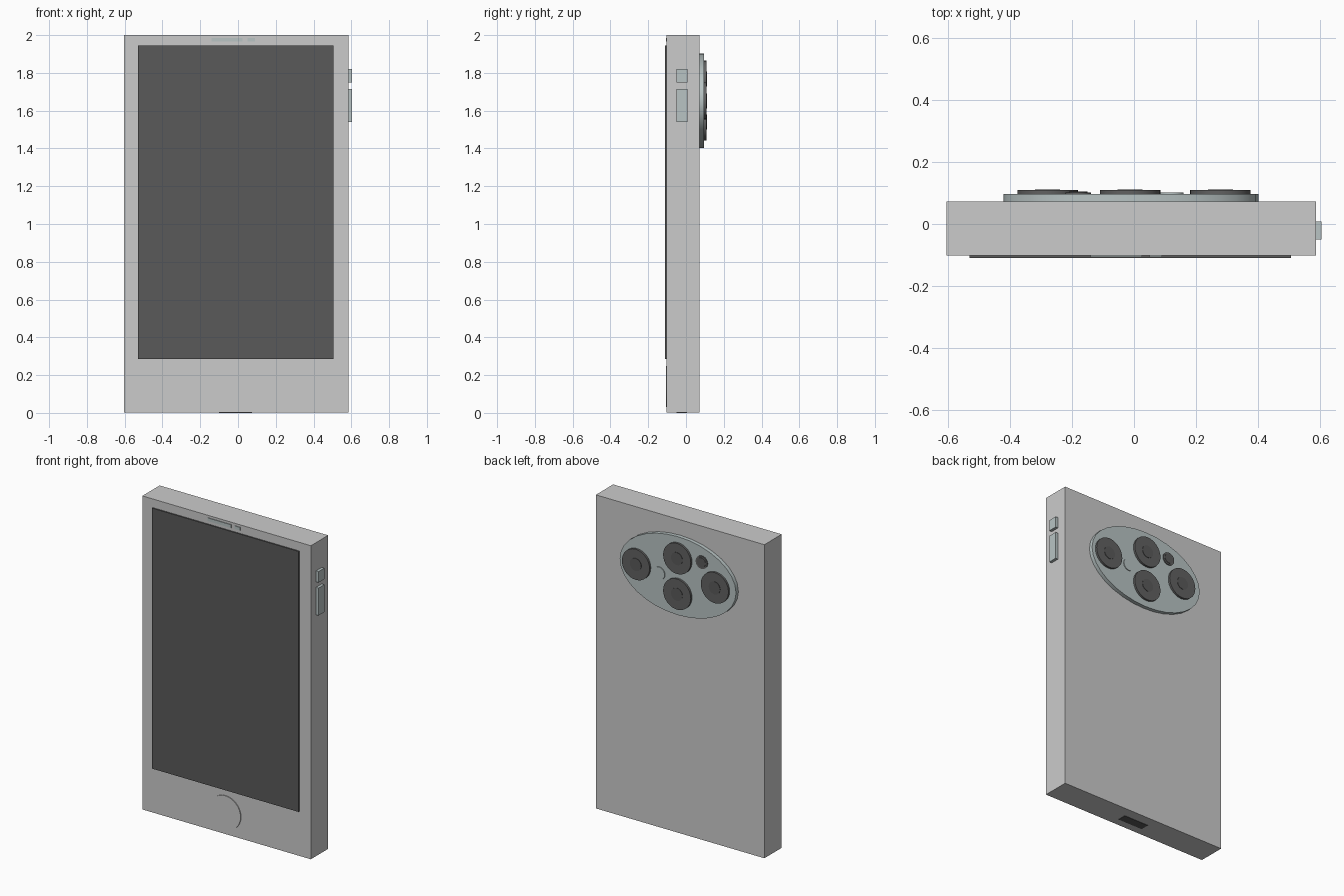
import bpy, math

if "Cube" in bpy.data.objects:
    bpy.data.objects.remove(bpy.data.objects["Cube"])

def mat(name, c):
    m = bpy.data.materials.new(name)
    m.diffuse_color = (*c, 1)
    m.use_nodes = True
    m.node_tree.nodes["Principled BSDF"].inputs["Base Color"].default_value = m.diffuse_color
    return m

DARK = mat("dark_glass", (0.10, 0.10, 0.10))
LENS = mat("lens_grey", (0.12, 0.12, 0.12))
TRIM = mat("trim_metal", (0.48, 0.55, 0.55))

def box(name, x0, x1, y0, y1, z0, z1, m=None):
    bpy.ops.mesh.primitive_cube_add(size=1, location=((x0+x1)/2, (y0+y1)/2, (z0+z1)/2))
    o = bpy.context.object
    o.name = name
    o.scale = (x1-x0, y1-y0, z1-z0)
    bpy.ops.object.transform_apply(location=False, rotation=False, scale=True)
    if m:
        o.data.materials.append(m)
    return o

def disc(name, x, z, y0, y1, rx, rz=None, m=None, sides=32):
    """Cylinder whose axis runs along y, optionally elliptical."""
    bpy.ops.mesh.primitive_cylinder_add(vertices=sides, radius=1, depth=1,
        location=(x, (y0+y1)/2, z), rotation=(math.pi/2, 0, 0))
    o = bpy.context.object
    o.name = name
    o.scale = (rx, rz or rx, y1-y0)
    bpy.ops.object.transform_apply(location=False, rotation=True, scale=True)
    if m:
        o.data.materials.append(m)
    bpy.ops.object.shade_smooth_by_angle(angle=math.radians(30))
    return o

# Body and screen
box("body", -0.603, 0.585, -0.102, 0.072, 0.002, 2.0)
box("screen", -0.53, 0.505, -0.11, -0.09, 0.285, 1.945, DARK)

# Front details
disc("home_button", -0.015, 0.14, -0.107, -0.09, 0.108)
box("earpiece", -0.14, 0.025, -0.106, -0.09, 1.965, 1.985, TRIM)
box("front_sensor", 0.05, 0.09, -0.106, -0.09, 1.965, 1.985, TRIM)

# Side buttons and charging port
box("side_button_small", 0.57, 0.603, -0.05, 0.008, 1.75, 1.82, TRIM)
box("side_button_long", 0.57, 0.603, -0.05, 0.008, 1.54, 1.715, TRIM)
box("charging_port", -0.10, 0.075, -0.05, 0.006, 0.0, 0.02, DARK)

# Oval camera plate
disc("camera_plate", -0.01, 1.652, 0.06, 0.096, 0.41, 0.25, TRIM)

# Four lenses, each with a raised central ring and glass
for i, (x, z) in enumerate([(0.278, 1.652), (-0.278, 1.652), (-0.0125, 1.767), (-0.0125, 1.54)]):
    disc(f"lens_{i}", x, z, 0.085, 0.109, 0.0975, m=LENS)
    disc(f"lens_glass_{i}", x, z, 0.1, 0.1115, 0.04, m=DARK)

# Flash and small sensor
disc("flash", 0.12, 1.635, 0.085, 0.101, 0.04, m=TRIM)
disc("depth_sensor", -0.18, 1.785, 0.085, 0.102, 0.041, m=LENS)
disc("depth_sensor_glass", -0.18, 1.785, 0.09, 0.104, 0.03, m=DARK)
